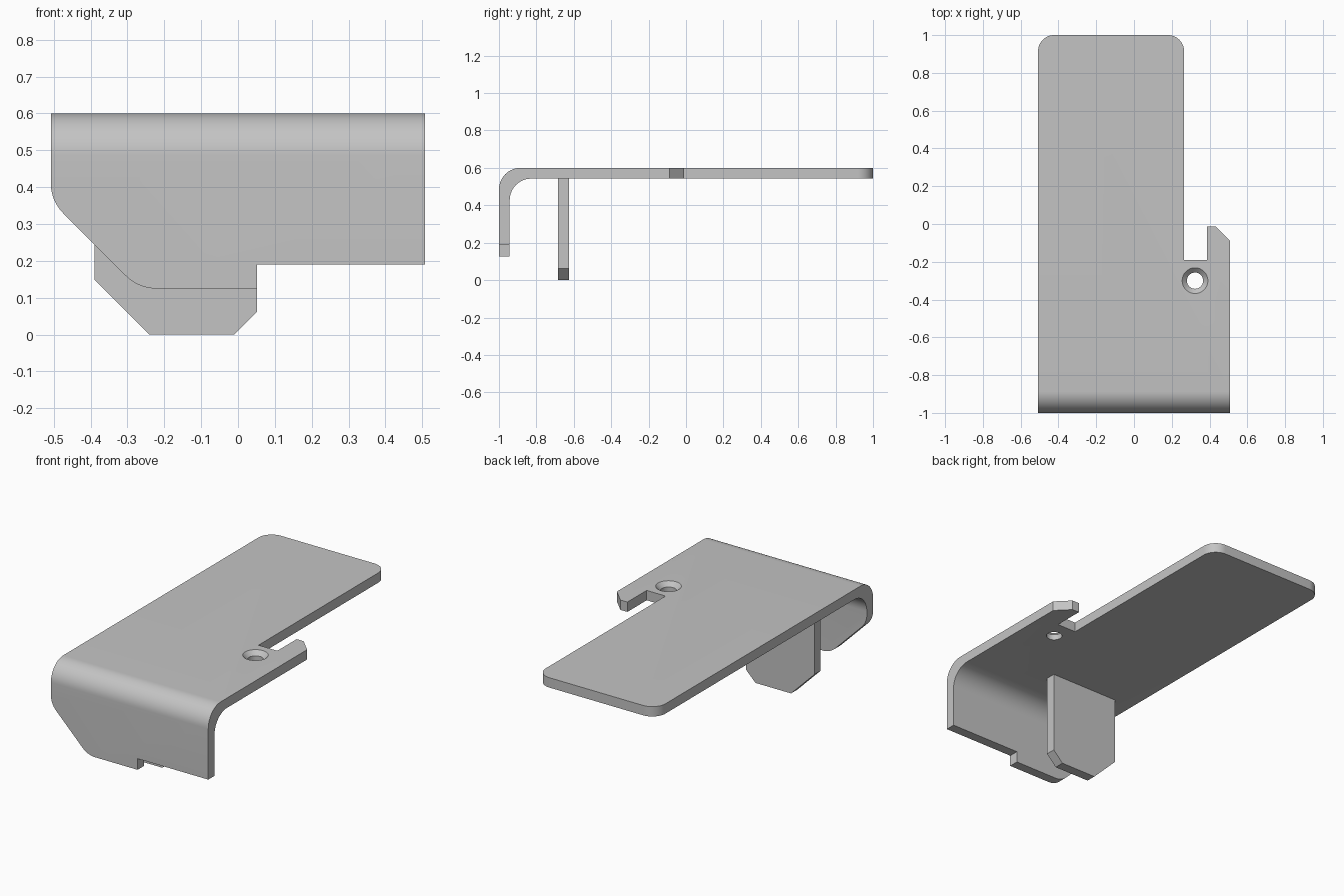
import bpy, bmesh, math
from mathutils import Vector

if "Cube" in bpy.data.objects:
    bpy.data.objects.remove(bpy.data.objects["Cube"])

TOP, THICK, BEND = 0.6, 0.0575, 0.115
HALF = 0.508
UNDER = TOP - THICK

grey = bpy.data.materials.new("plain grey")
grey.use_nodes = True
colour = (0.55, 0.55, 0.55, 1)
grey.diffuse_color = colour
grey.node_tree.nodes["Principled BSDF"].inputs["Base Color"].default_value = colour


def outline(corners, steps=14):
    """Polygon from (u, v) corners, or (u, v, radius) for rounded ones."""
    pts = []
    n = len(corners)
    for i, c in enumerate(corners):
        p = Vector(c[:2])
        if len(c) == 2:
            pts.append(p)
            continue
        a = (Vector(corners[i - 1][:2]) - p).normalized()
        b = (Vector(corners[(i + 1) % n][:2]) - p).normalized()
        half = a.angle(b) / 2
        centre = p + (a + b).normalized() * c[2] / math.sin(half)
        start = p + a * c[2] / math.tan(half) - centre
        end = p + b * c[2] / math.tan(half) - centre
        sweep = start.angle(end)
        for k in range(steps + 1):
            t = k / steps
            pts.append(centre + (start * math.sin((1 - t) * sweep)
                                 + end * math.sin(t * sweep)) / math.sin(sweep))
    return pts


def prism(name, corners, axis, lo, hi):
    """Extrude an outline along x, y or z."""
    place = {"x": lambda u, v, w: (w, u, v),
             "y": lambda u, v, w: (u, w, v),
             "z": lambda u, v, w: (u, v, w)}[axis]
    bm = bmesh.new()
    face = bm.faces.new([bm.verts.new(place(p.x, p.y, lo)) for p in outline(corners)])
    out = bmesh.ops.extrude_face_region(bm, geom=[face])
    verts = [e for e in out["geom"] if isinstance(e, bmesh.types.BMVert)]
    bmesh.ops.translate(bm, verts=verts, vec=place(0, 0, hi - lo))
    bmesh.ops.recalc_face_normals(bm, faces=bm.faces)
    mesh = bpy.data.meshes.new(name)
    bm.to_mesh(mesh)
    bm.free()
    obj = bpy.data.objects.new(name, mesh)
    bpy.context.collection.objects.link(obj)
    mesh.materials.append(grey)
    return obj


def cone(name, r_low, r_high, x, y, lo, hi):
    bpy.ops.mesh.primitive_cone_add(vertices=48, radius1=r_low, radius2=r_high,
                                    depth=hi - lo, location=(x, y, (lo + hi) / 2))
    obj = bpy.context.object
    obj.name = name
    obj.data.materials.append(grey)
    return obj


def combine(target, tool, operation):
    mod = target.modifiers.new(operation, "BOOLEAN")
    mod.operation, mod.object, mod.solver = operation, tool, "EXACT"
    bpy.context.view_layer.objects.active = target
    bpy.ops.object.modifier_apply(modifier=mod.name)
    bpy.data.objects.remove(tool)


# Bent sheet: long top plate folding down into the front flap
bracket = prism("bent_bracket", [
    (-1, 0.05), (-1, TOP, BEND), (1.1, TOP), (1.1, UNDER),
    (THICK - 1, UNDER, BEND), (THICK - 1, 0.05)], "x", -0.6, 0.6)

# Plan shape with rounded back corners, side notch and small hook
plan = prism("plan_cutter", [
    (-HALF, -1.1), (HALF, -1.1), (HALF, -0.088), (0.432, -0.012),
    (0.387, -0.012), (0.387, -0.19), (0.265, -0.19),
    (0.265, 1, 0.085), (-HALF, 1, 0.085)], "z", -0.1, 0.8)
combine(bracket, plan, "INTERSECT")

# Flap shape with slanted left side and stepped lower edge
flap = prism("flap_cutter", [
    (-HALF, 0.8), (-HALF, 0.363, 0.115), (-0.27, 0.125, 0.115),
    (0.052, 0.125), (0.052, 0.19), (0.6, 0.19), (0.6, 0.8)], "y", -1.2, 1.2)
combine(bracket, flap, "INTERSECT")

# Hanging tab with chamfered lower corners
tab = prism("hanging_tab", [
    (-0.39, 0.57), (-0.39, 0.15), (-0.24, 0), (-0.01, 0),
    (0.052, 0.062), (0.052, 0.57)], "y", -0.684, -0.626)
combine(bracket, tab, "UNION")

# Countersunk screw hole
combine(bracket, cone("hole_cutter", 0.043, 0.043, 0.323, -0.3, 0.5, 0.7), "DIFFERENCE")
combine(bracket, cone("sink_cutter", 0.034, 0.078, 0.323, -0.3, 0.566, 0.61), "DIFFERENCE")

bpy.ops.object.select_all(action="DESELECT")
bracket.select_set(True)
bpy.context.view_layer.objects.active = bracket
bpy.ops.object.shade_smooth_by_angle(angle=math.radians(25))
